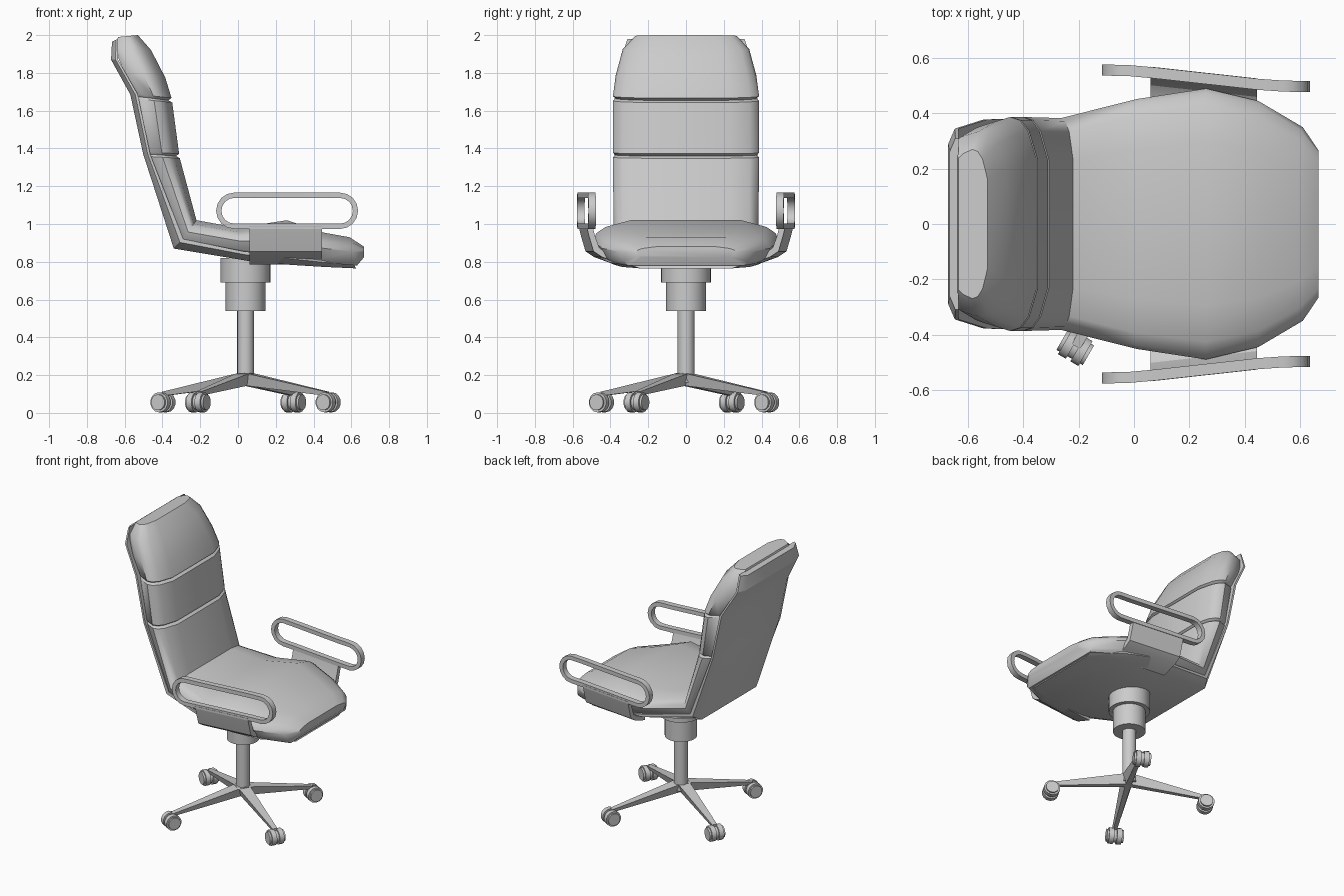
import bpy, bmesh, math
from mathutils import Vector, Matrix

if "Cube" in bpy.data.objects:
    bpy.data.objects.remove(bpy.data.objects["Cube"])

HUB = Vector((0.04, -0.01, 0))


def finish(name, bm, angle=35):
    bmesh.ops.recalc_face_normals(bm, faces=bm.faces[:])
    me = bpy.data.meshes.new(name)
    bm.to_mesh(me)
    bm.free()
    ob = bpy.data.objects.new(name, me)
    bpy.context.collection.objects.link(ob)
    bpy.ops.object.select_all(action='DESELECT')
    ob.select_set(True)
    bpy.context.view_layer.objects.active = ob
    bpy.ops.object.shade_smooth_by_angle(angle=math.radians(angle))
    return ob


def loft(name, rings, angle=35, closed=False):
    bm = bmesh.new()
    vs = [[bm.verts.new(p) for p in r] for r in rings]
    n = len(vs[0])
    pairs = list(zip(vs, vs[1:])) + ([(vs[-1], vs[0])] if closed else [])
    for a, b in pairs:
        for i in range(n):
            j = (i + 1) % n
            bm.faces.new((a[i], a[j], b[j], b[i]))
    if not closed:
        bm.faces.new(vs[0])
        bm.faces.new(vs[-1])
    return finish(name, bm, angle)


def section(station, half):
    """Mirrored ring: half holds (width fraction, front-to-back fraction)."""
    F, B, W = station
    pts = [(w, t) for w, t in half] + [(-w, t) for w, t in reversed(half)]
    return [(F[0] + (B[0] - F[0]) * t, w * W, F[1] + (B[1] - F[1]) * t) for w, t in pts]


def groove(F, B, W):
    up = lambda p, d: (p[0] - 0.15 * d, p[1] + d)
    inner = (F[0] * 0.9 + B[0] * 0.1, F[1])
    return [(up(F, .012), up(B, .012), W), (inner, B, W * .965), (up(F, -.012), up(B, -.012), W)]


# One-piece cushion: headrest, padded back and seat
cushion = [((-.53, 2.0), (-.635, 1.99), .27),
           ((-.46, 1.92), (-.655, 1.93), .335),
           ((-.385, 1.775), (-.60, 1.80), .372)]
cushion += groove((-.35, 1.655), (-.535, 1.675), .387)
cushion += groove((-.31, 1.36), (-.485, 1.37), .387)
cushion += [((-.22, 1.02), (-.305, .90), .383),
            ((0, .98), (.02, .845), .452),
            ((.26, 1.02), (.26, .81), .49),
            ((.45, .955), (.45, .795), .445),
            ((.59, .93), (.63, .78), .35),
            ((.668, .88), (.668, .825), .265)]
pad = [(.6, 0), (.87, .17), (.97, .33), (1, .52), (.94, .85), (.88, 1)]
loft("seat_and_back_cushion", [section(s, pad) for s in cushion], 40)

# Thin rigid shell behind the back and under the seat
shell = [((-.635, 1.98), (-.667, 1.965), .31),
         ((-.635, 1.87), (-.672, 1.87), .345),
         ((-.53, 1.685), (-.57, 1.685), .378),
         ((-.465, 1.37), (-.502, 1.37), .38),
         ((-.29, .92), (-.34, .87), .365),
         ((.03, .855), (.05, .805), .435),
         ((.26, .835), (.26, .785), .455),
         ((.45, .81), (.45, .773), .405),
         ((.61, .79), (.625, .765), .29)]
loft("shell", [section(s, [(1, 0), (1, .35), (.84, 1)]) for s in shell], 30)


# Armrests: stadium loop plus bent bracket on each side
def splay(x):
    return -0.09 * (min(max(x, .0), .5) - .26) - 0.02 * (x - .26)


def stadium(r, steps=8):
    out = []
    for cx, a0 in ((.54, -90), (-.02, 90)):
        for k in range(steps + 1):
            a = math.radians(a0 + 180 * k / steps)
            out.append((cx + r * math.cos(a), 1.07 + r * math.sin(a)))
    # extra points along the straights let the loop follow the splay
    n = steps + 1
    return (out[:n] + [(x, 1.07 + r) for x in (.45, .26, .07)]
            + out[n:] + [(x, 1.07 - r) for x in (.07, .26, .45)])


bracket = [(.562, .99), (.55, .94), (.525, .855), (.48, .825), (.37, .785),
           (.37, .815), (.465, .852), (.495, .875), (.518, .94), (.53, .99)]
for s, side in ((-1, "right"), (1, "left")):
    rings = []
    for (xo, zo), (xi, zi) in zip(stadium(.096), stadium(.068)):
        yo, yi = .526 + splay(xo), .526 + splay(xi)
        rings.append([(xo, s * (yo - .02), zo), (xo, s * (yo + .02), zo),
                      (xi, s * (yi + .02), zi), (xi, s * (yi - .02), zi)])
    loft(side + "_armrest", rings, 35, closed=True)
    loft(side + "_arm_bracket",
         [[(x, s * (y - .015 + splay(x)), z) for y, z in bracket] for x in (.06, .26, .445)], 30)


# Central column
def cylinder(name, r, z0, z1, seg=24):
    bm = bmesh.new()
    bmesh.ops.create_cone(bm, cap_ends=True, segments=seg, radius1=r, radius2=r, depth=z1 - z0,
                          matrix=Matrix.Translation((HUB.x, 0, (z0 + z1) / 2)))
    finish(name, bm)


cylinder("seat_mount", .133, .69, .82)
cylinder("column_sleeve", .105, .54, .70)
cylinder("post", .045, .16, .55, 16)

# Four tapered legs with twin-step casters
for k in range(4):
    turn = Matrix.Translation(HUB) @ Matrix.Rotation(math.radians(60 + 90 * k), 4, 'Z')
    leg = [[(0, -.045, .212), (0, .045, .212), (0, .02, .145), (0, -.02, .145)],
           [(.05, -.04, .205), (.05, .04, .205), (.05, .018, .14), (.05, -.018, .14)],
           [(.5, -.017, .112), (.5, .017, .112), (.5, .012, .09), (.5, -.012, .09)]]
    loft(f"leg_{k + 1}", [[turn @ Vector(p) for p in r] for r in leg], 25)
    bm = bmesh.new()
    for r, d, y in ((.042, .11, 0), (.053, .033, .026), (.053, .033, -.026)):
        bmesh.ops.create_cone(bm, cap_ends=True, segments=14, radius1=r, radius2=r, depth=d,
                              matrix=turn @ Matrix.Translation((.505, y, .056))
                              @ Matrix.Rotation(math.pi / 2, 4, 'X'))
    finish(f"caster_{k + 1}", bm)
